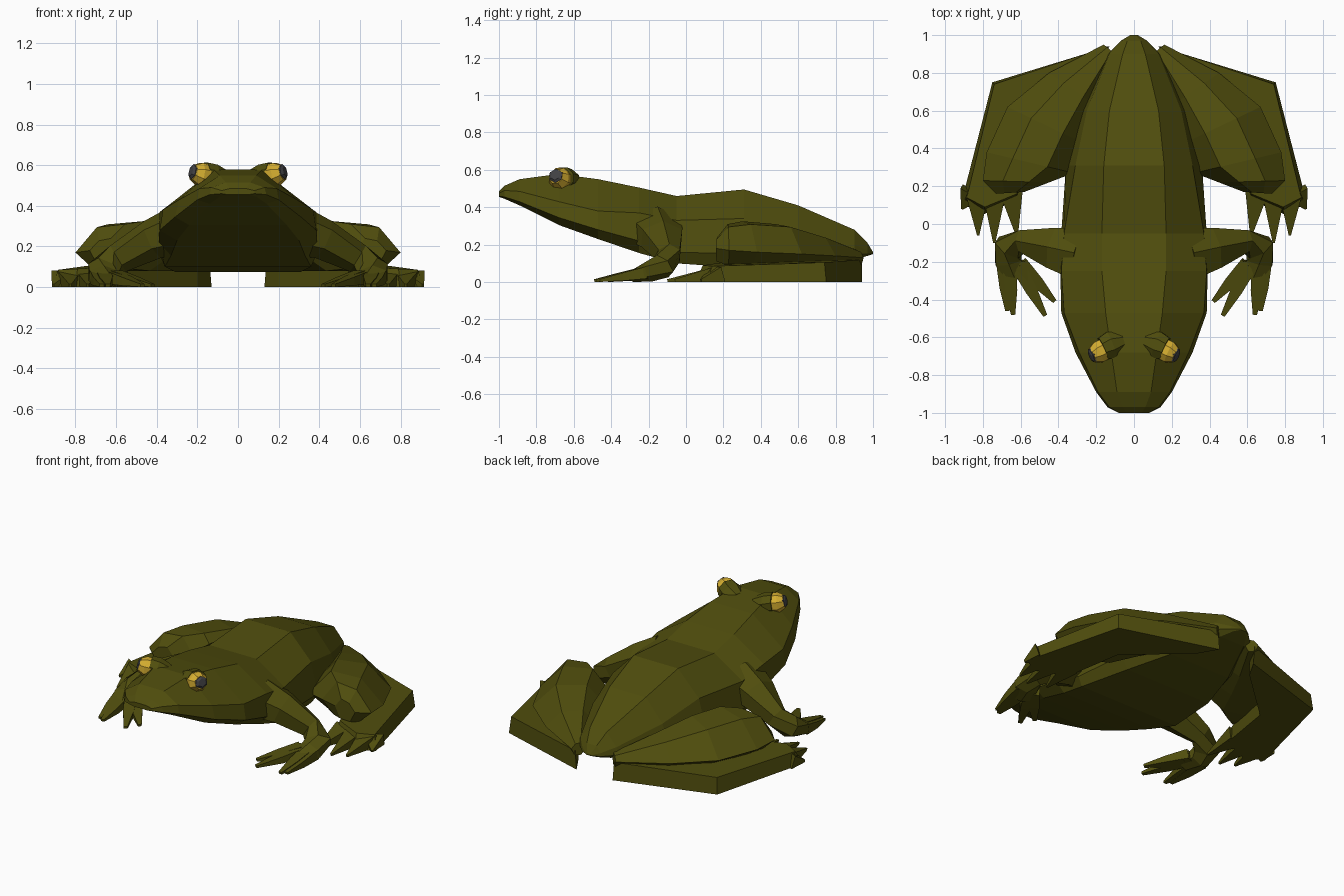
import bpy, bmesh, math
from mathutils import Vector


def material(name, rgb):
    m = bpy.data.materials.new(name)
    m.diffuse_color = (*rgb, 1)
    return m


OLIVE = material("olive_skin", (0.08, 0.075, 0.004))
GOLD = material("gold_eye", (0.66, 0.42, 0.03))
DARK = material("dark_pupil", (0.055, 0.055, 0.06))


def loft(name, rings, mat=OLIVE, mirror=True):
    """Skin a list of equal-sized rings and cap both ends."""
    bm = bmesh.new()
    vs = [[bm.verts.new(p) for p in r] for r in rings]
    n = len(vs[0])
    for a, b in zip(vs, vs[1:]):
        for i in range(n):
            j = (i + 1) % n
            bm.faces.new((a[i], a[j], b[j], b[i]))
    bm.faces.new(vs[0])
    bm.faces.new(vs[-1])
    bmesh.ops.recalc_face_normals(bm, faces=bm.faces)
    me = bpy.data.meshes.new(name)
    bm.to_mesh(me)
    bm.free()
    me.materials.append(mat)
    ob = bpy.data.objects.new(name, me)
    bpy.context.collection.objects.link(ob)
    if mirror:
        ob.modifiers.new("mirror", 'MIRROR').use_mirror_merge = False
    return ob


def tube(name, path, sides=6, mat=OLIVE):
    """Tapered limb; each path entry is (x, y, z, side radius, height radius)."""
    rings = []
    pts = [Vector(p[:3]) for p in path]
    for k, p in enumerate(path):
        d = (pts[min(k + 1, len(pts) - 1)] - pts[max(k - 1, 0)]).normalized()
        side = d.cross(Vector((0, 0, 1))).normalized()
        up = side.cross(d)
        ring = []
        for i in range(sides):
            t = math.tau * (i + 0.5) / sides
            q = pts[k] + side * p[3] * math.cos(t) + up * p[4] * math.sin(t)
            q.z = max(q.z, 0)
            ring.append(q)
        rings.append(ring)
    return loft(name, rings, mat)


# Body: y, then (half width, z) at belly, jaw line, flank and back
body = [
    (-1.0, .05, .455, .08, .46, .08, .475, .04, .485),
    (-.97, .09, .445, .14, .455, .13, .49, .06, .515),
    (-.89, .14, .41, .20, .43, .19, .485, .09, .55),
    (-.68, .24, .305, .31, .345, .29, .43, .12, .578),
    (-.47, .30, .23, .385, .28, .37, .38, .15, .55),
    (-.25, .33, .155, .39, .22, .385, .37, .17, .505),
    (-.05, .36, .10, .385, .16, .37, .33, .17, .46),
    (.31, .31, .075, .36, .15, .31, .34, .16, .495),
    (.60, .22, .085, .29, .16, .25, .27, .13, .41),
    (.90, .09, .12, .14, .15, .13, .20, .06, .28),
    (.97, .05, .14, .07, .15, .065, .17, .035, .21),
    (1.0, .015, .15, .02, .152, .02, .157, .01, .16),
]
rings = []
for y, *s in body:
    half = [(s[i], y, s[i + 1]) for i in (0, 2, 4, 6)]
    rings.append(half + [(-x, y, z) for x, y, z in reversed(half)])
loft("body", rings, mirror=False)

# Thighs: inner edge, outer edge, underside, edge height, top
thigh = [
    ((.10, .90), (.16, .95), .09, .13, .17),
    ((.19, .62), (.45, .80), .08, .14, .25),
    ((.25, .42), (.67, .62), .08, .15, .31),
    ((.32, .27), (.78, .38), .08, .16, .325),
    ((.45, .22), (.80, .23), .09, .17, .31),
    ((.58, .17), (.73, .16), .11, .18, .24),
]
rings = []
for a, b, lo, mid, hi in thigh:
    a, b = Vector(a), Vector(b)
    rings.append([(*a.lerp(b, t), z) for t, z in
                  ((0, mid), (.3, hi), (.7, hi * .95), (1, mid), (.75, lo), (.25, lo))])
loft("thigh", rings)

# Folded shins and long feet, flat on the ground
plan = [(.13, .94), (.75, .75), (.915, .11), (.80, .05), (.61, .13), (.55, .50), (.20, .82)]
top = [(.14, .94, .12), (.74, .74, .105), (.885, .14, .085), (.79, .09, .09),
       (.62, .16, .10), (.54, .50, .11), (.20, .82, .12)]
loft("shin_and_foot", [[(x, y, 0) for x, y in plan], top])

# Hind toes
for i, (bx, by, tx, ty) in enumerate([(.86, .17, .91, .08), (.83, .16, .825, -.06),
                                      (.74, .16, .74, -.10), (.65, .17, .62, -.06)]):
    tube(f"hind_toe_{i + 1}", [(bx, by, .04, .085, .06), (tx, ty, .008, .008, .01)], 4)

# Forelegs
tube("foreleg", [(.28, -.16, .28, .16, .13), (.42, -.13, .235, .125, .10), (.59, -.09, .14, .065, .075),
                 (.665, -.125, .085, .085, .07), (.665, -.20, .055, .08, .055), (.63, -.29, .03, .07, .03)])

# Front fingers
for i, (bx, by, tx, ty) in enumerate([(.69, -.21, .67, -.46), (.66, -.22, .64, -.48),
                                      (.62, -.21, .47, -.485), (.60, -.21, .42, -.41)]):
    mx, my = bx + (tx - bx) * .5, by + (ty - by) * .5
    tube(f"front_finger_{i + 1}", [(bx, by, .05, .055, .045), (mx, my, .028, .045, .03),
                                   (tx, ty, .008, .016, .01)], 4)

# Eyes: skin socket, gold ball, dark pupil
tube("eye_socket", [(.06, -.62, .535, .05, .04), (.12, -.64, .548, .078, .06),
                    (.165, -.66, .555, .066, .063)], 8)
tube("eye", [(.13, -.65, .545, .06, .055), (.19, -.68, .556, .062, .06), (.222, -.696, .565, .042, .04)], 8, GOLD)
tube("pupil", [(.19, -.68, .56, .042, .038), (.225, -.697, .568, .042, .038), (.232, -.70, .57, .026, .026)], 6, DARK)
